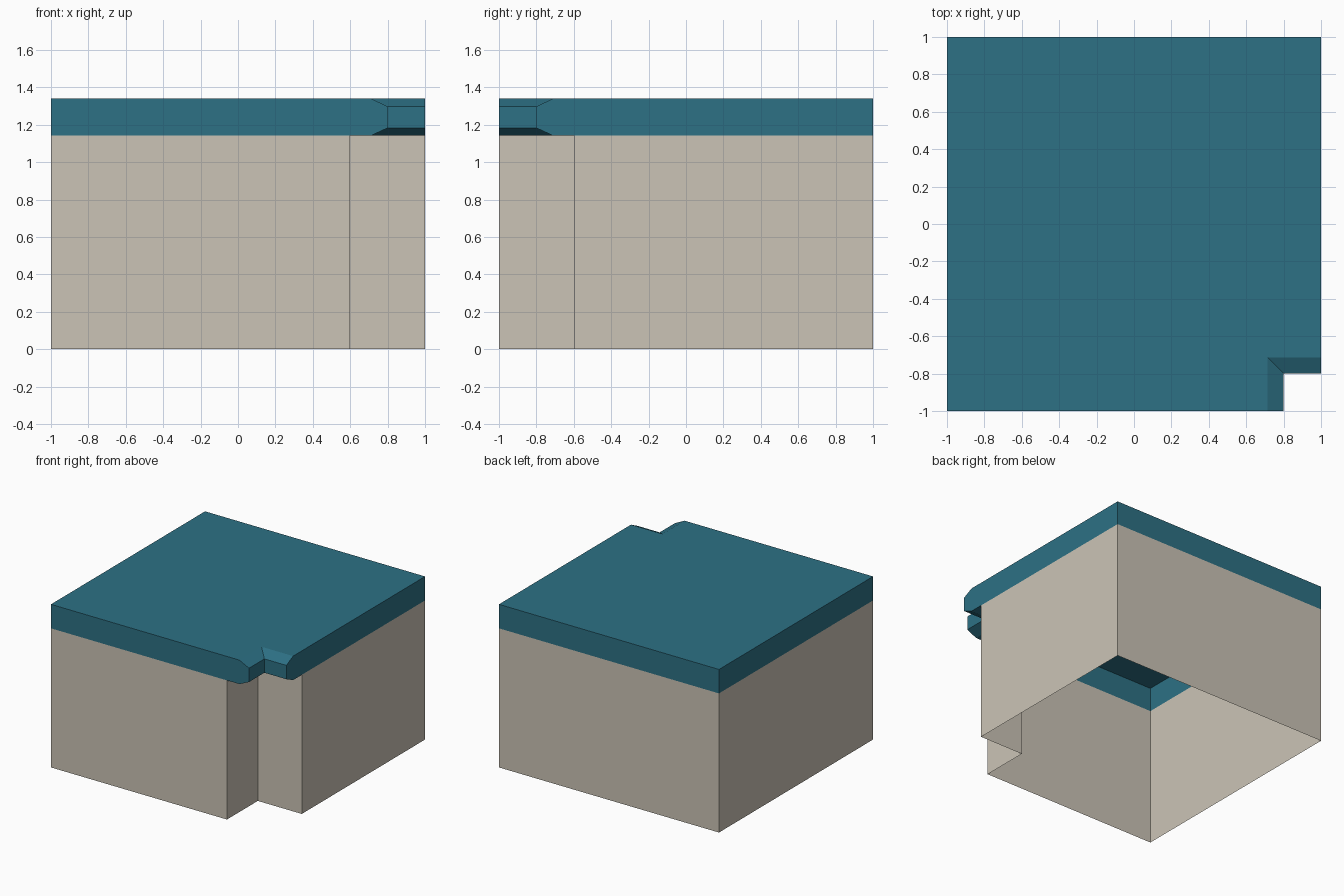
import bpy, bmesh, math

if "Cube" in bpy.data.objects:
    bpy.data.objects.remove(bpy.data.objects["Cube"])


def material(name, rgb):
    lin = [((c / 255 + 0.055) / 1.055) ** 2.4 for c in rgb]
    m = bpy.data.materials.new(name)
    m.diffuse_color = (*lin, 1)
    m.use_nodes = True
    m.node_tree.nodes["Principled BSDF"].inputs["Base Color"].default_value = m.diffuse_color
    return m


def outline(n):
    """Square with its front right corner cut out at x > n, y < -n."""
    return [(-1, -1), (n, -1), (n, -n), (1, -n), (1, 1), (-1, 1)]


def shell(name, levels, mat, cap=False):
    """Open shell through (height, notch position) levels, with optional top."""
    bm = bmesh.new()
    rings = [[bm.verts.new((x, y, z)) for x, y in outline(n)] for z, n in levels]
    for k, (a, b) in enumerate(zip(rings, rings[1:])):
        flat = levels[k][0] == levels[k + 1][0]
        # a flat step only has faces along the notch
        for i in ((1, 2) if flat else range(6)):
            j = (i + 1) % 6
            bm.faces.new((a[i], a[j], b[j], b[i]))
    if cap:
        bm.faces.new(rings[-1])
    bmesh.ops.remove_doubles(bm, verts=bm.verts, dist=1e-4)
    # merge coplanar bands into single flat faces
    bmesh.ops.dissolve_limit(bm, angle_limit=math.radians(1),
                             verts=bm.verts, edges=bm.edges)
    me = bpy.data.meshes.new(name)
    bm.to_mesh(me)
    bm.free()
    me.materials.append(mat)
    ob = bpy.data.objects.new(name, me)
    bpy.context.collection.objects.link(ob)


# Cabinet walls, open at the bottom
shell("cabinet_walls", [(0, 0.6), (1.143, 0.6)], material("beige", (203, 196, 182)))

# Worktop with overhanging, bevelled lip around the notch
shell("worktop", [(1.143, 0.6), (1.143, 0.713), (1.183, 0.8), (1.297, 0.8), (1.34, 0.713)],
      material("teal", (45, 113, 133)), cap=True)
